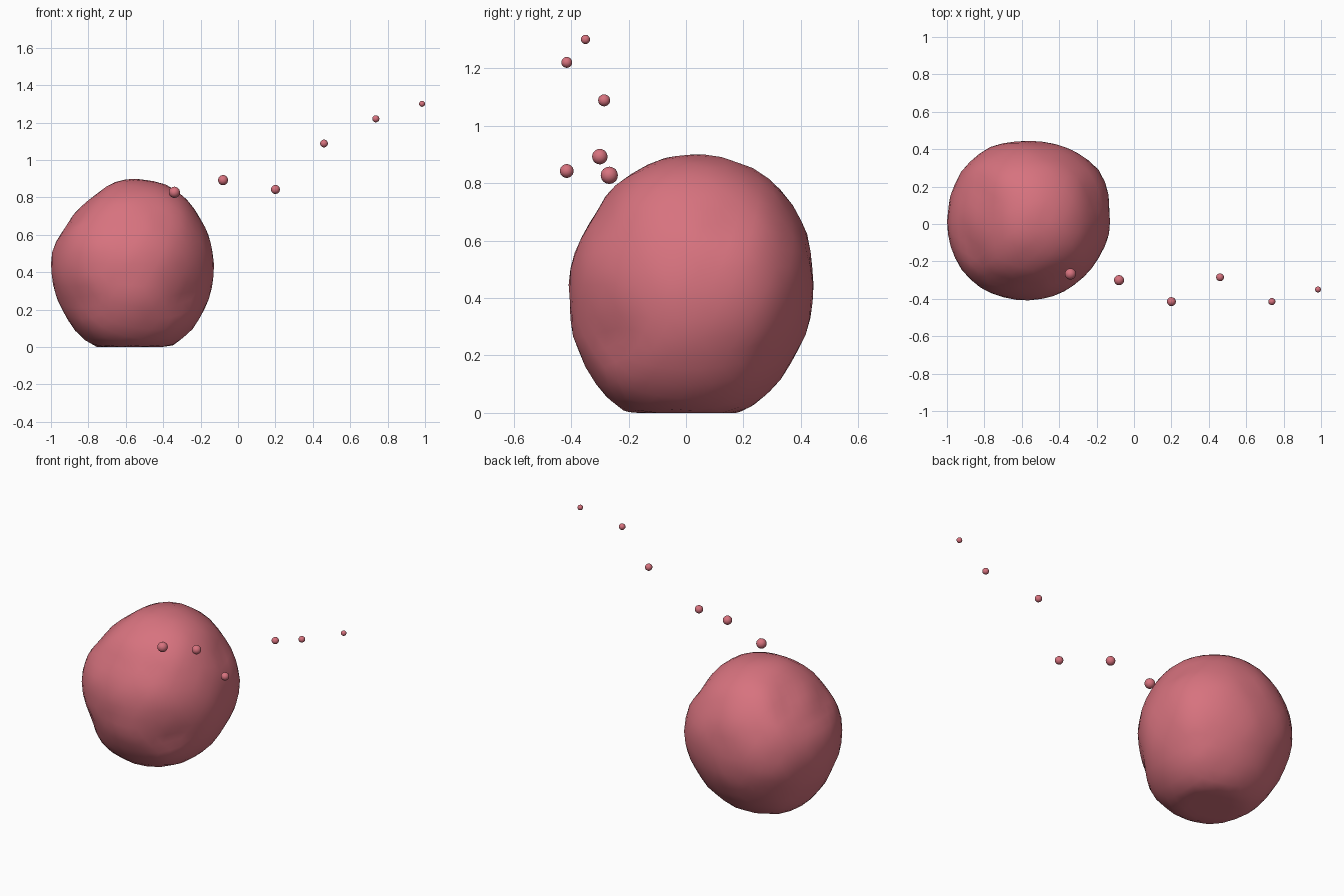
import bpy
import bmesh
from math import cos, sin, exp, tau
from mathutils import Vector, noise

cube = bpy.data.objects.get("Cube")
if cube:
    bpy.data.objects.remove(cube, do_unlink=True)

# One rose red for every part
rose = bpy.data.materials.new("rose_red")
rose.use_nodes = True
colour = (0.68, 0.17, 0.21, 1)
rose.diffuse_color = colour
rose.node_tree.nodes["Principled BSDF"].inputs["Base Color"].default_value = colour


def add_ball(name, centre, radius, detail, shape=None):
    """Smooth icosphere; shape optionally moves each unit direction."""
    mesh = bpy.data.meshes.new(name)
    bm = bmesh.new()
    bmesh.ops.create_icosphere(bm, subdivisions=detail, radius=radius)
    if shape:
        for vert in bm.verts:
            vert.co = shape(vert.co.normalized())
    for face in bm.faces:
        face.smooth = True
    bm.to_mesh(mesh)
    bm.free()
    mesh.materials.append(rose)
    obj = bpy.data.objects.new(name, mesh)
    obj.location = centre
    bpy.context.collection.objects.link(obj)


# Body outlines: radii at even angles round each of the three main planes
X, Y, Z = Vector((1, 0, 0)), Vector((0, 1, 0)), Vector((0, 0, 1))
outlines = [
    (X, Z, (.435, .43, .46, .455, .415, .405, .435, .443, .48, .5, .485, .458)),
    (Y, Z, (.425, .447, .463, .455, .44, .411, .425, .45, .498, .5, .466, .44)),
    (X, Y, (.435, .468, .448, .428, .45, .442, .435, .44, .439, .42, .421, .423)),
]
guides = []
for across, up, radii in outlines:
    for i, r in enumerate(radii):
        angle = tau * i / len(radii)
        guides.append((across * cos(angle) + up * sin(angle), r))

BODY_CENTRE = Vector((-0.565, 0.015, 0.445))


def lumpy(d):
    """Blend the outline radii, add fine lumps and flatten the resting base."""
    weights = [exp(20 * (d.dot(g) - 1)) for g, _ in guides]
    r = sum(w * g[1] for w, g in zip(weights, guides)) / sum(weights)
    co = d * (r + 0.006 * noise.noise(d * 4))
    co.z = max(co.z, -BODY_CENTRE.z)
    return co


add_ball("lumpy_body", BODY_CENTRE, 1, 4, lumpy)

# Rising trail of shrinking droplets
trail = [
    (-0.34, -0.267, 0.827, 0.03), (-0.08, -0.3, 0.892, 0.027),
    (0.2, -0.415, 0.842, 0.024), (0.46, -0.285, 1.088, 0.021),
    (0.737, -0.415, 1.22, 0.019), (0.984, -0.35, 1.3, 0.016),
]
for i, (x, y, z, r) in enumerate(trail, 1):
    add_ball(f"droplet_{i}", (x, y, z), r, 3)
